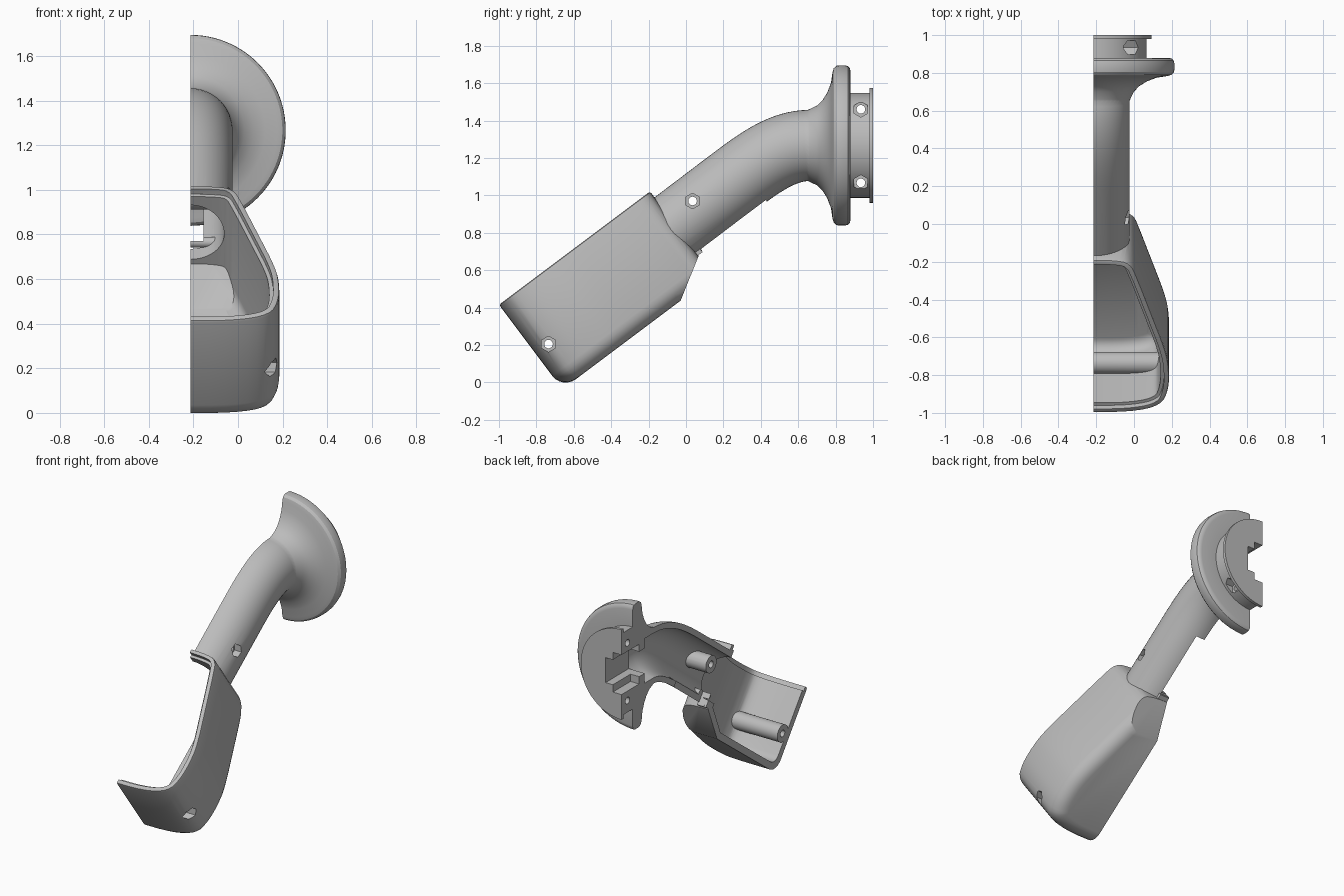
import bpy, bmesh, math
from mathutils import Vector, Matrix
from mathutils.geometry import interpolate_bezier

if "Cube" in bpy.data.objects:
    bpy.data.objects.remove(bpy.data.objects["Cube"])

CX, AXIS_Z = -0.214, 1.267      # split plane and flange axis
WALL = 0.045
U, D = Vector((0, 0.8, 0.6)), Vector((0, 0.6, -0.8))   # handle length and depth
ORIGIN = Vector((CX, -1, 0.415))

grey = bpy.data.materials.new("light_grey")
grey.use_nodes = True
grey.diffuse_color = (0.5, 0.5, 0.5, 1)
grey.node_tree.nodes["Principled BSDF"].inputs["Base Color"].default_value = (0.5, 0.5, 0.5, 1)


def local(w, u, d):
    return ORIGIN + Vector((w, 0, 0)) + U * u + D * d


def make(name, bm):
    bmesh.ops.recalc_face_normals(bm, faces=bm.faces[:])
    mesh = bpy.data.meshes.new(name)
    bm.to_mesh(mesh)
    bm.free()
    mesh.materials.append(grey)
    ob = bpy.data.objects.new(name, mesh)
    bpy.context.collection.objects.link(ob)
    return ob


def combine(base, tools, operation):
    """Apply booleans to the base and discard the tools."""
    for tool in tools:
        mod = base.modifiers.new("join", "BOOLEAN")
        mod.operation, mod.object, mod.solver = operation, tool, "EXACT"
        bpy.context.view_layer.update()
        graph = bpy.context.evaluated_depsgraph_get()
        mesh = bpy.data.meshes.new_from_object(base.evaluated_get(graph))
        base.modifiers.clear()
        base.data = mesh
        bpy.data.objects.remove(tool)
    return base


def skin(name, rings):
    bm = bmesh.new()
    rows = [[bm.verts.new(p) for p in ring] for ring in rings]
    n = len(rows[0])
    for a, b in zip(rows, rows[1:]):
        for i in range(n):
            j = (i + 1) % n
            bm.faces.new((a[i], a[j], b[j], b[i]))
    bm.faces.new(rows[0])
    bm.faces.new(rows[-1])
    return bm


def smooth_line(points, rounds=2):
    for _ in range(rounds):
        out = [points[0]]
        for a, b in zip(points, points[1:]):
            out += [a.lerp(b, 0.25), a.lerp(b, 0.75)]
        points = out + [points[-1]]
    return points


OUTLINE = smooth_line([Vector(p) for p in (
    (-0.1, 0), (0.2, 0), (0.36, 0.045), (0.398, 0.15), (0.4, 0.28), (0.385, 0.4),
    (0.31, 0.64), (0.235, 0.88), (0.195, 0.99), (0.1, 1.01), (-0.1, 1.01))])


def inset(amount):
    pts = []
    for i, p in enumerate(OUTLINE):
        t = OUTLINE[min(i + 1, len(OUTLINE) - 1)] - OUTLINE[max(i - 1, 0)]
        t.normalize()
        pts.append(p + Vector((-t.y, t.x)) * amount)
    return pts


def cup(name, start, wall, depth, radius, chamfer=True):
    """Handle outline lofted down its depth, with a rounded floor."""
    levels = list(start)
    for k in range(7):
        a = math.pi / 2 * k / 6
        levels.append((wall + radius * (1 - math.cos(a)), depth - radius + radius * math.sin(a)))
    bm = skin(name, [[local(p.x, p.y, d) for p in inset(t)] for t, d in levels])
    if chamfer:
        normal = (U * 0.145 + D * 0.24).normalized()
        cut = bmesh.ops.bisect_plane(
            bm, geom=bm.verts[:] + bm.edges[:] + bm.faces[:], clear_outer=True,
            plane_co=local(0, 1.03, 0.42) - normal * wall, plane_no=normal)
        edges = [e for e in cut["geom_cut"] if isinstance(e, bmesh.types.BMEdge)]
        bmesh.ops.contextual_create(bm, geom=edges)
    return make(name, bm)


def block(name, centre, size, tilt=0):
    bm = bmesh.new()
    bmesh.ops.create_cube(bm, size=1, matrix=Matrix.Translation(centre)
                          @ Matrix.Rotation(tilt, 4, "X") @ Matrix.Diagonal((*size, 1)))
    return make(name, bm)


def rod(name, y, z, r, x0, x1, sides=32):
    bm = bmesh.new()
    bmesh.ops.create_cone(bm, cap_ends=True, segments=sides, radius1=r, radius2=r, depth=x1 - x0,
                          matrix=Matrix.Translation(((x0 + x1) / 2, y, z))
                          @ Matrix.Rotation(math.pi / 2, 4, "Y")
                          @ Matrix.Rotation(math.pi / 2, 4, "Z"))
    return make(name, bm)


def pipe(name, radius, u_start, y_end):
    """Bent neck: straight at the handle, level at the flange."""
    bend = interpolate_bezier(Vector((CX, 0.2, 1.03)), Vector((CX, 0.36, 1.15)),
                              Vector((CX, 0.5, AXIS_Z)), Vector((CX, 0.66, AXIS_Z)), 20)
    path = [local(0, u_start, 0.23)] + bend + [Vector((CX, y_end, AXIS_Z))]
    rings = []
    for i, p in enumerate(path):
        t = (path[min(i + 1, len(path) - 1)] - path[max(i - 1, 0)]).normalized()
        up = Vector((0, -t.z, t.y))
        rings.append([p + Vector((radius * math.cos(a), 0, 0)) + up * radius * math.sin(a)
                      for a in (math.tau * k / 48 for k in range(48))])
    return make(name, skin(name, rings))


def flange_body():
    profile = [(0.64, 0.185), (0.66, 0.194), (0.7, 0.213), (0.73, 0.242), (0.755, 0.282),
               (0.775, 0.335), (0.783, 0.39), (0.79, 0.413), (0.805, 0.426), (0.82, 0.428),
               (0.85, 0.428), (0.866, 0.424), (0.876, 0.413), (0.88, 0.395), (0.88, 0.28),
               (0.98, 0.28), (0.98, 0.307), (1, 0.307)]
    return make("flange", skin("flange", [
        [(CX + r * math.cos(a), y, AXIS_Z + r * math.sin(a))
         for a in (math.tau * k / 96 for k in range(96))] for y, r in profile]))


TILT = math.atan2(0.6, 0.8)

# Solid outside: cup, neck, flange and the small lip under the neck
shell = cup("handle_half_shell", [(0.012, 0), (0.003, 0.004), (0, 0.014)], 0, 0.565, 0.09)
lip = block("lip", local(0, 1.015, 0.41), (0.14, 0.05, 0.035), TILT)
combine(shell, [pipe("neck", 0.19, 0.94, 0.7), flange_body(), lip], "UNION")

# Hollow inside, leaving the screw posts and locating pin standing
hollow = cup("hollow", [(WALL, -0.05)], WALL, 0.52, 0.06)
rebate = cup("rebate", [(0.027, -0.06)], 0.027, 0.03, 0.001, chamfer=False)
combine(hollow, [rebate, pipe("bore", 0.152, 0.9, 0.75)], "UNION")
SCREWS = [(-0.735, 0.205, 0.085), (0.035, 0.97, -0.075),
          (0.935, AXIS_Z + 0.193, -0.055), (0.935, AXIS_Z - 0.2, -0.055)]
posts = [rod("post", y, z, 0.058, CX - 0.2, 0.17) for y, z, _ in SCREWS[:2]]
pin = rod("pin", 0.06, 0.765, 0.024, CX - 0.2, 0)
combine(hollow, posts + [pin], "DIFFERENCE")

# Cable slot, stepped socket in the flange, and the split plane
slot = block("slot", local(0, 1.26, 0.43), (0.12, 0.435, 0.2), TILT)
socket = block("socket", (CX, 0.9, AXIS_Z), (0.24, 0.4, 0.17))
socket_step = block("socket_step", (CX, 0.96, AXIS_Z), (0.13, 0.3, 0.27))
split = block("split", (CX - 1, 0, 1), (2, 4, 4))
cuts = [hollow, slot, socket, socket_step, split]

# Screw holes with hexagonal nut pockets
for y, z, pocket in SCREWS:
    cuts.append(rod("hole", y, z, 0.023, CX - 0.3, 0.4, 20))
    cuts.append(rod("nut_pocket", y, z, 0.042, pocket, 0.4, 6))
combine(shell, cuts, "DIFFERENCE")

bpy.ops.object.select_all(action="DESELECT")
shell.select_set(True)
bpy.context.view_layer.objects.active = shell
bpy.ops.object.shade_smooth_by_angle(angle=math.radians(32))
